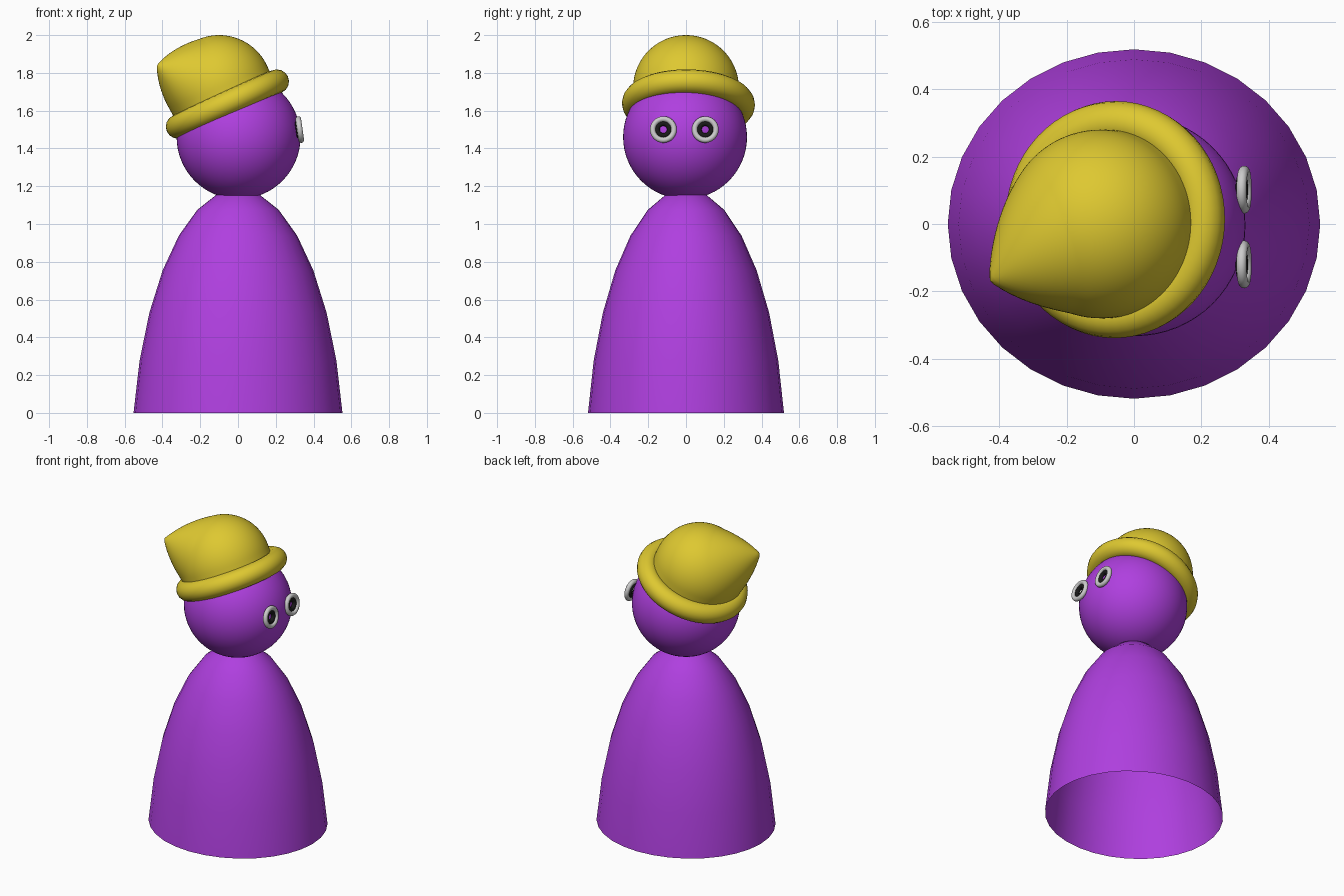
import bpy, bmesh, math
from mathutils import Vector, Matrix

if "Cube" in bpy.data.objects:
    bpy.data.objects.remove(bpy.data.objects["Cube"])


def material(name, rgb):
    m = bpy.data.materials.new(name)
    m.diffuse_color = (*rgb, 1)
    m.use_nodes = True
    m.node_tree.nodes["Principled BSDF"].inputs["Base Color"].default_value = m.diffuse_color
    return m


PURPLE = material("purple", (0.43, 0.05, 0.74))
YELLOW = material("yellow", (0.73, 0.58, 0.03))
BLACK = material("black", (0.01, 0.01, 0.01))


def finish(obj, name, mat=None):
    obj.name = name
    for p in obj.data.polygons:
        p.use_smooth = True
    if mat:
        obj.data.materials.append(mat)
    return obj


def lathe(name, profile, sides, mat):
    """Spin (radius, height) points about z; a final zero radius closes the top."""
    bm = bmesh.new()
    rings = []
    for r, z in profile:
        if r < 1e-5:
            rings.append([bm.verts.new((0, 0, z))] * sides)
        else:
            rings.append([bm.verts.new((r * math.cos(math.tau * i / sides),
                                        r * math.sin(math.tau * i / sides), z))
                          for i in range(sides)])
    for a, b in zip(rings, rings[1:]):
        for i in range(sides):
            j = (i + 1) % sides
            quad = [a[i], a[j], b[j], b[i]]
            bm.faces.new(list(dict.fromkeys(quad)))
    mesh = bpy.data.meshes.new(name)
    bm.to_mesh(mesh)
    bm.free()
    obj = bpy.data.objects.new(name, mesh)
    bpy.context.collection.objects.link(obj)
    return finish(obj, name, mat)


def torus(name, loc, rot, major, minor, mat=None, seg=48):
    bpy.ops.mesh.primitive_torus_add(location=loc, rotation=rot, major_radius=major,
                                     minor_radius=minor, major_segments=seg, minor_segments=16)
    return finish(bpy.context.object, name, mat)


# Body: open half ellipsoid, cut one ring above its equator
body_profile = []
for k in range(1, 9):
    a = math.radians(11.25 * k)
    body_profile.append((0.564 * math.cos(a), 1.475 * math.sin(a) - 0.288))
body = lathe("body", body_profile, 32, PURPLE)
body.scale.y = 0.938

# Head
bpy.ops.mesh.primitive_uv_sphere_add(segments=64, ring_count=32, radius=0.328,
                                     location=(0.003, -0.005, 1.46))
finish(bpy.context.object, "head", PURPLE)

# Hat brim, tilted back
TILT = math.radians(-24.5)
torus("hat_brim", (-0.056, 0.013, 1.635), (math.radians(-1), TILT, 0), 0.288, 0.064, YELLOW, 64)

# Hat crown: short cylinder with a dome
R = 0.28
crown_profile = [(R, -0.1), (R, -0.075), (R, -0.05), (R, -0.025)]
crown_profile += [(R * math.cos(math.pi / 2 * k / 28), R * math.sin(math.pi / 2 * k / 28))
                  for k in range(29)]
crown = lathe("hat_crown", crown_profile, 96, YELLOW)
crown.data.transform(Matrix.Translation((-0.1, 0, 1.72)) @ Matrix.Rotation(TILT, 4, 'Y'))

# Pull one spot of the crown out into a bent tip
base = Vector((-0.1, 0, 1.72)) + R * Vector((-0.92, -0.30, 0.25)).normalized()
pull = Vector((-0.43, -0.17, 1.84)) - base
for v in crown.data.vertices:
    t = (v.co - base).length / 0.26
    if t < 1:
        v.co += pull * (1 - t) ** 1.4

# Eyes: grey ring with a black ring inside, on the +x side of the head
for side, y in (("right", -0.12), ("left", 0.102)):
    rot = (0, math.radians(82), 0)
    torus(side + "_eye_ring", (0.327, y, 1.50), rot, 0.056, 0.015)
    torus(side + "_eye_pupil", (0.320, y, 1.50), rot, 0.033, 0.014, BLACK)
